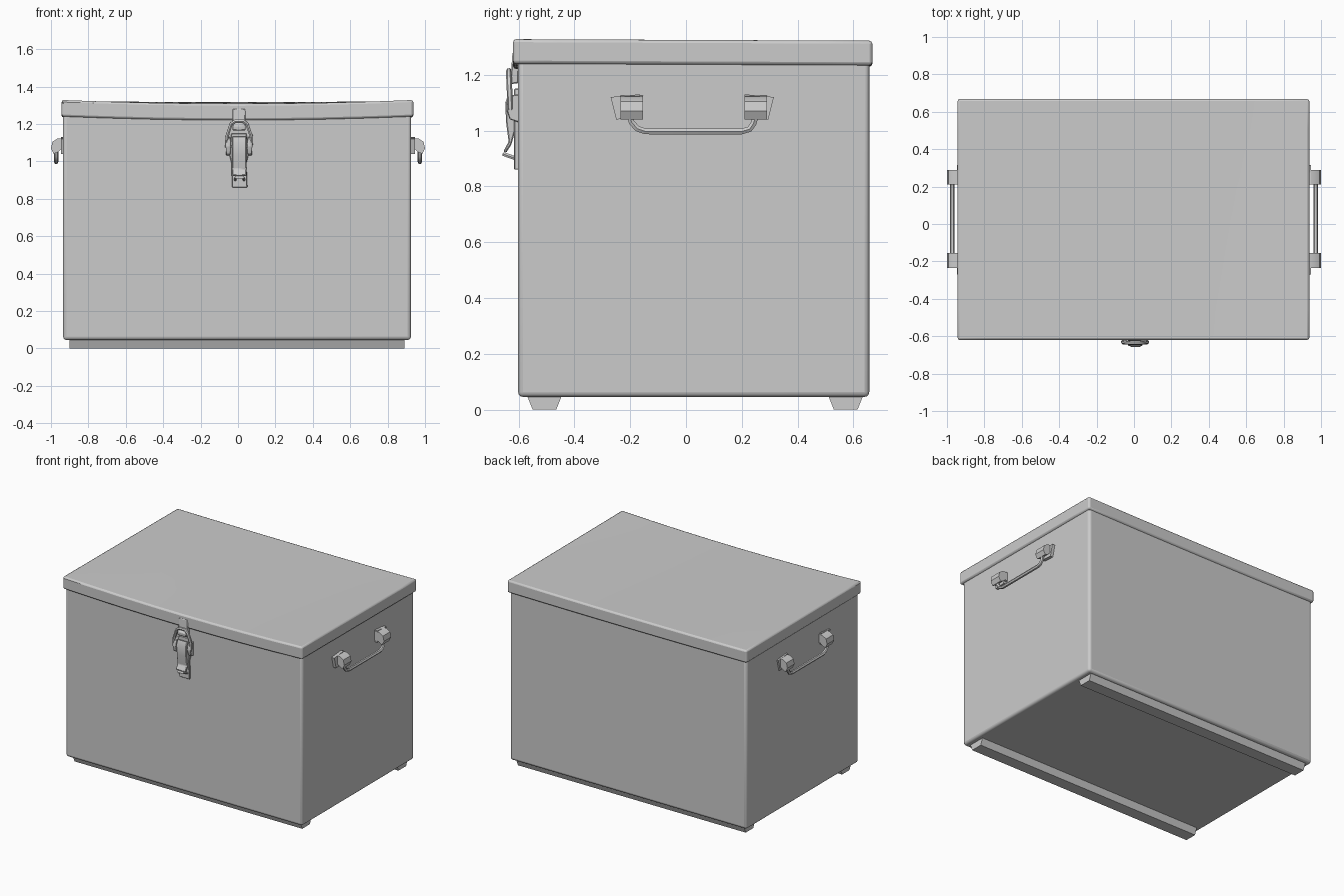
import bpy, bmesh, math

if "Cube" in bpy.data.objects:
    bpy.data.objects.remove(bpy.data.objects["Cube"])


def finish(name, bm, bevel=0.0, segs=2, angle=35):
    bmesh.ops.recalc_face_normals(bm, faces=bm.faces[:])
    me = bpy.data.meshes.new(name)
    bm.to_mesh(me)
    bm.free()
    ob = bpy.data.objects.new(name, me)
    bpy.context.collection.objects.link(ob)
    if bevel:
        m = ob.modifiers.new("bevel", 'BEVEL')
        m.width, m.segments, m.limit_method = bevel, segs, 'ANGLE'
    bpy.ops.object.select_all(action='DESELECT')
    ob.select_set(True)
    bpy.context.view_layer.objects.active = ob
    bpy.ops.object.shade_smooth_by_angle(angle=math.radians(angle))
    return ob


def box(lo, hi, cuts=0):
    bm = bmesh.new()
    bmesh.ops.create_cube(bm, size=1)
    for v in bm.verts:
        v.co = [a + (b - a) * (c + 0.5) for a, b, c in zip(lo, hi, v.co)]
    if cuts:
        bmesh.ops.subdivide_edges(bm, edges=bm.edges[:], cuts=cuts, use_grid_fill=True)
    return bm


def prism(name, pts, axis, a, b, bevel=0.0):
    """Extrude a 2D outline along one axis from a to b."""
    bm = bmesh.new()
    rings = []
    for t in (a, b):
        ring = []
        for p in pts:
            co = list(p)
            co.insert(axis, t)
            ring.append(bm.verts.new(co))
        rings.append(ring)
        bm.faces.new(ring)
    n = len(pts)
    for i in range(n):
        j = (i + 1) % n
        bm.faces.new((rings[0][i], rings[0][j], rings[1][j], rings[1][i]))
    return finish(name, bm, bevel, 1)


def rod(name, pts, r, closed=False):
    cu = bpy.data.curves.new(name, 'CURVE')
    cu.dimensions = '3D'
    cu.bevel_depth, cu.bevel_resolution, cu.use_fill_caps = r, 1, True
    sp = cu.splines.new('POLY')
    sp.points.add(len(pts) - 1)
    for q, p in zip(sp.points, pts):
        q.co = (*p, 1)
    sp.use_cyclic_u = closed
    ob = bpy.data.objects.new(name, cu)
    bpy.context.collection.objects.link(ob)
    bpy.ops.object.select_all(action='DESELECT')
    ob.select_set(True)
    bpy.context.view_layer.objects.active = ob
    bpy.ops.object.convert(target='MESH')
    bpy.ops.object.shade_smooth_by_angle(angle=math.radians(50))


# box body
finish("body", box((-0.935, -0.602, 0.045), (0.925, 0.657, 1.28)), 0.018, 3)

# lid with a gently sagging top, deepest at the front edge
bm = box((-0.943, -0.62, 1.24), (0.937, 0.668, 1.328), 7)
for v in bm.verts:
    front = (0.668 - v.co.y) / 1.288
    k = max(0.0, 1 - (v.co.x / 0.94) ** 2)
    v.co.z -= k * (0.005 + 0.015 * front)
    v.co.z -= 0.006 * (1 - front)
finish("lid", bm, 0.012, 2)

# two runners under the floor
for tag, y0, y1 in (("front", -0.57, -0.445), ("back", 0.51, 0.635)):
    prism(tag + "_runner", [(y0, 0.05), (y0 + 0.02, 0.0), (y1 - 0.02, 0.0), (y1, 0.05)],
          0, -0.9, 0.89)

# side handles: a wall plate and knuckle at each end, joined by a bent bar
for tag, s in (("left", -1), ("right", 1)):
    for end, c, d in (("front", -0.20, -1), ("back", 0.245, 1)):
        plate = [(c - d * 0.035, 1.13), (c + d * 0.07, 1.12),
                 (c + d * 0.05, 1.04), (c - d * 0.03, 1.045)]
        prism(f"{tag}_{end}_handle_plate", plate, 0, s * 0.92, s * 0.946)
        knuckle = [(s * x, z) for x, z in
                   ((0.925, 1.125), (0.965, 1.122), (0.992, 1.105), (1.0, 1.07),
                    (0.985, 1.04), (0.962, 1.05), (0.945, 1.065), (0.925, 1.06))]
        prism(f"{tag}_{end}_handle_knuckle", knuckle, 1, c - 0.035, c + 0.045)
    x = s * 0.972
    rod(tag + "_handle_bar",
        [(x, -0.21, 1.09), (x, -0.195, 1.03), (x, -0.175, 1.007), (x, -0.145, 0.997),
         (x, 0.2, 0.997), (x, 0.228, 1.005), (x, 0.242, 1.025), (x, 0.26, 1.09)], 0.012)

# latch: catch on the lid rim
prism("latch_catch", [(-0.60, 1.29), (-0.622, 1.28), (-0.628, 1.2), (-0.642, 1.19),
                      (-0.64, 1.165), (-0.60, 1.17)], 0, -0.03, 0.04, 0.004)

# latch: base plate on the body front
prism("latch_base", [(-0.035, 1.15), (0.045, 1.15), (0.06, 1.05), (0.045, 0.99),
                     (0.05, 0.86), (-0.032, 0.86), (-0.035, 0.99), (-0.05, 1.05)],
      1, -0.598, -0.616, 0.003)

# latch: curved lever
prism("latch_lever", [(-0.61, 1.12), (-0.635, 1.135), (-0.648, 1.10), (-0.645, 1.03),
                      (-0.636, 0.96), (-0.655, 0.925), (-0.645, 0.92), (-0.626, 0.95),
                      (-0.612, 1.0)], 0, -0.032, 0.045, 0.004)
for tag, x in (("left", -0.052), ("right", 0.062)):
    prism(f"latch_{tag}_ear", [(-0.60, 1.13), (-0.635, 1.125), (-0.645, 1.08),
                               (-0.632, 1.04), (-0.60, 1.03)], 0, x - 0.012, x + 0.012, 0.003)

# latch: wire loop hooked over the catch
rod("latch_loop", [(-0.062, -0.63, 1.08), (-0.06, -0.632, 1.13), (-0.037, -0.635, 1.2),
                   (-0.015, -0.635, 1.215), (0.028, -0.635, 1.215), (0.048, -0.635, 1.2),
                   (0.072, -0.632, 1.13), (0.072, -0.63, 1.08)], 0.01, True)

# latch: padlock staple at the bottom
rod("latch_staple", [(-0.015, -0.61, 0.9), (-0.012, -0.652, 0.915),
                     (0.028, -0.652, 0.915), (0.032, -0.61, 0.9)], 0.008)
